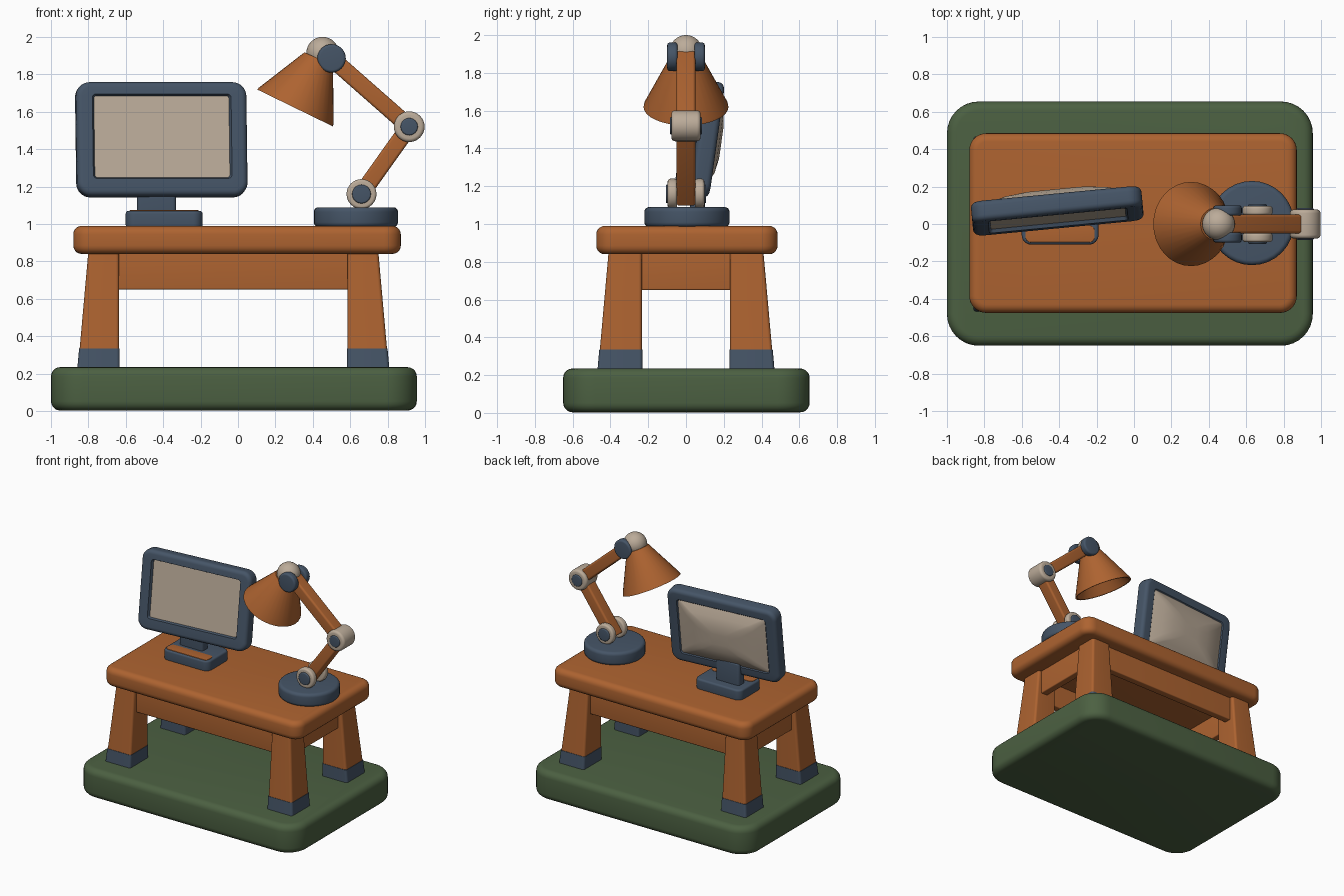
import bpy, bmesh, math

if "Cube" in bpy.data.objects:
    bpy.data.objects.remove(bpy.data.objects["Cube"])

def mat(name, r, g, b):
    m = bpy.data.materials.new(name)
    m.diffuse_color = (r, g, b, 1)
    m.use_nodes = True
    m.node_tree.nodes["Principled BSDF"].inputs["Base Color"].default_value = m.diffuse_color
    return m

ORANGE = mat("orange_wood", 0.42, 0.125, 0.030)
GREEN = mat("green", 0.072, 0.118, 0.054)
SLATE = mat("slate_blue", 0.060, 0.090, 0.135)
BEIGE = mat("beige", 0.50, 0.41, 0.32)

def finish(name, bm, mats, loc=(0, 0, 0), rot=(0, 0, 0), angle=35):
    bmesh.ops.remove_doubles(bm, verts=bm.verts, dist=1e-5)
    bmesh.ops.recalc_face_normals(bm, faces=bm.faces)
    me = bpy.data.meshes.new(name)
    bm.to_mesh(me)
    bm.free()
    for m in mats:
        me.materials.append(m)
    ob = bpy.data.objects.new(name, me)
    bpy.context.collection.objects.link(ob)
    ob.location = loc
    ob.rotation_euler = rot
    bpy.ops.object.select_all(action='DESELECT')
    ob.select_set(True)
    bpy.context.view_layer.objects.active = ob
    bpy.ops.object.shade_smooth_by_angle(angle=math.radians(angle))
    return ob

def ring(bm, w, d, r, z, cx=0, cy=0, n=8):
    """Rounded rectangle of vertices; a circle when r = w/2 = d/2."""
    vs = []
    for q, (sx, sy) in enumerate(((1, 1), (-1, 1), (-1, -1), (1, -1))):
        for i in range(n + 1):
            a = math.pi / 2 * (q + i / n)
            vs.append(bm.verts.new((cx + sx * (w / 2 - r) + r * math.cos(a),
                                    cy + sy * (d / 2 - r) + r * math.sin(a), z)))
    return vs

def loft(name, rings, mats, bands=None, **kw):
    """Skin a stack of rings; bands gives the material index of each band."""
    bm = bmesh.new()
    loops = [ring(bm, *r) for r in rings]
    bands = bands or [0] * (len(loops) - 1)
    for a, b, mi in zip(loops, loops[1:], bands):
        for i in range(len(a)):
            j = (i + 1) % len(a)
            bm.faces.new((a[i], a[j], b[j], b[i])).material_index = mi
    bm.faces.new(loops[0]).material_index = bands[0]
    bm.faces.new(loops[-1]).material_index = bands[-1]
    return finish(name, bm, mats, **kw)

def soft_rings(w, d, h, r, b, k=5):
    """Rings of a box of height h centred on 0, corner radius r, edge bevel b."""
    out = []
    for s in (-1, 1):
        for i in range(k + 1):
            t = math.pi / 2 * (i if s < 0 else k - i) / k
            ins = b * (1 - math.sin(t))
            out.append((w - 2 * ins, d - 2 * ins, max(r - ins, 0.001),
                        s * (h / 2 - b + b * math.cos(t))))
    return out

def soft_box(name, m, size, loc, r=0.03, b=0.02, rot=(0, 0, 0)):
    return loft(name, soft_rings(*size, r, b), [m], loc=loc, rot=rot)

def disc(name, m, radius, thick, loc, b=0.015, rot=(math.pi / 2, 0, 0)):
    return soft_box(name, m, (2 * radius, 2 * radius, thick), loc, radius, b, rot)

# ground slab and table top
soft_box("base_slab", GREEN, (1.955, 1.305, 0.232), (-0.022, 0.002, 0.119), 0.17, 0.05)
soft_box("table_top", ORANGE, (1.75, 0.96, 0.15), (-0.005, 0.005, 0.915), 0.09, 0.045)

# tapered legs with slate feet; inner sides are vertical
def leg_ring(sx, sy, z, grow=0.0):
    t = (z - 0.235) / (0.85 - 0.235)
    ox, oy = 0.83 - 0.055 * t, 0.465 - 0.055 * t
    ix, iy = 0.61, 0.233
    return (ox - ix + 2 * grow, oy - iy + 2 * grow, 0.018, z,
            -0.025 + sx * (ox + ix) / 2, sy * (oy + iy) / 2)

for sx, side in ((-1, "left"), (1, "right")):
    for sy, end in ((-1, "front"), (1, "back")):
        loft(f"{end}_{side}_leg",
             [leg_ring(sx, sy, z) for z in (0.33, 0.86)], [ORANGE])
        loft(f"{end}_{side}_foot",
             [leg_ring(sx, sy, z, 0.003) for z in (0.22, 0.335)], [SLATE])

# apron boards between the legs
for s, n in ((-1, "front"), (1, "back")):
    soft_box(f"{n}_apron", ORANGE, (1.30, 0.06, 0.21), (-0.025, s * 0.35, 0.755), 0.01, 0.008)
for s, n in ((-1, "left"), (1, "right")):
    soft_box(f"{n}_apron", ORANGE, (0.06, 0.52, 0.21), (-0.025 + s * 0.72, 0, 0.755), 0.01, 0.008)

# monitor: beige domed back panel, slate frame, recessed beige screen
frame = soft_rings(0.915, 0.615, 0.11, 0.075, 0.03)
rings = [(0.16, 0.10, 0.03, -0.108), (0.36, 0.22, 0.05, -0.102),
         (0.56, 0.34, 0.04, -0.082), (0.73, 0.45, 0.02, -0.048),
         (0.745, 0.465, 0.025, -0.055)] + frame + \
        [(0.745, 0.455, 0.02, 0.055, 0, 0.012), (0.725, 0.44, 0.015, 0.035, 0, 0.012),
         (0.72, 0.435, 0.015, 0.035, 0, 0.012)]
bands = [1, 1, 1] + [0] * (len(rings) - 5) + [1]
loft("monitor", rings, [SLATE, BEIGE], bands, loc=(-0.41, 0.07, 1.45),
     rot=(math.radians(82), 0, math.radians(5.5)))

# monitor stand with an orange strip along its front top
soft_box("monitor_foot", SLATE, (0.41, 0.28, 0.09), (-0.395, 0.03, 1.025), 0.05, 0.015)
soft_box("foot_strip", ORANGE, (0.37, 0.09, 0.006), (-0.395, -0.053, 1.0705), 0.03, 0.002)
soft_box("monitor_neck", SLATE, (0.21, 0.08, 0.20), (-0.435, 0.06, 1.14), 0.02, 0.01)

# lamp base
disc("lamp_base", SLATE, 0.225, 0.105, (0.63, 0.005, 1.037), 0.025, (0, 0, 0))

# lamp arms
LOW, ELBOW, HEAD = (0.66, 1.16), (0.915, 1.52), (0.50, 1.885)

def arm(name, a, b):
    dx, dz = b[0] - a[0], b[1] - a[1]
    soft_box(name, ORANGE, (0.09, 0.10, math.hypot(dx, dz)),
             ((a[0] + b[0]) / 2, 0, (a[1] + b[1]) / 2), 0.015, 0.01,
             (0, math.atan2(dx, dz), 0))

arm("lower_arm", (0.63, 1.12), ELBOW)
arm("upper_arm", ELBOW, HEAD)

# lamp joints: forked at the bottom, solid at the elbow, slate discs at the head
disc("elbow_joint", BEIGE, 0.082, 0.155, (ELBOW[0], 0, ELBOW[1]), 0.02)
for s, n in ((-1, "front"), (1, "back")):
    disc(f"{n}_lower_joint", BEIGE, 0.08, 0.05, (LOW[0], s * 0.072, LOW[1]))
    disc(f"{n}_lower_cap", SLATE, 0.05, 0.03, (LOW[0], s * 0.092, LOW[1]), 0.008)
    disc(f"{n}_elbow_cap", SLATE, 0.046, 0.03, (ELBOW[0], s * 0.07, ELBOW[1]), 0.008)
    disc(f"{n}_head_joint", SLATE, 0.076, 0.055, (HEAD[0], s * 0.072, HEAD[1]))

# lamp head: round cap and hollow shade
bm = bmesh.new()
bmesh.ops.create_uvsphere(bm, u_segments=32, v_segments=16, radius=0.087)
finish("head_cap", bm, [BEIGE], loc=(0.452, 0, 1.913))

def circle(r, z):
    return (2 * r, 2 * r, r, z)

loft("lamp_shade", [circle(0.085, 0.29), circle(0.222, 0.012), circle(0.225, 0.0),
                    circle(0.212, 0.0), circle(0.072, 0.272)], [ORANGE],
     loc=(0.305, 0, 1.62), rot=(0, math.radians(26), 0))
